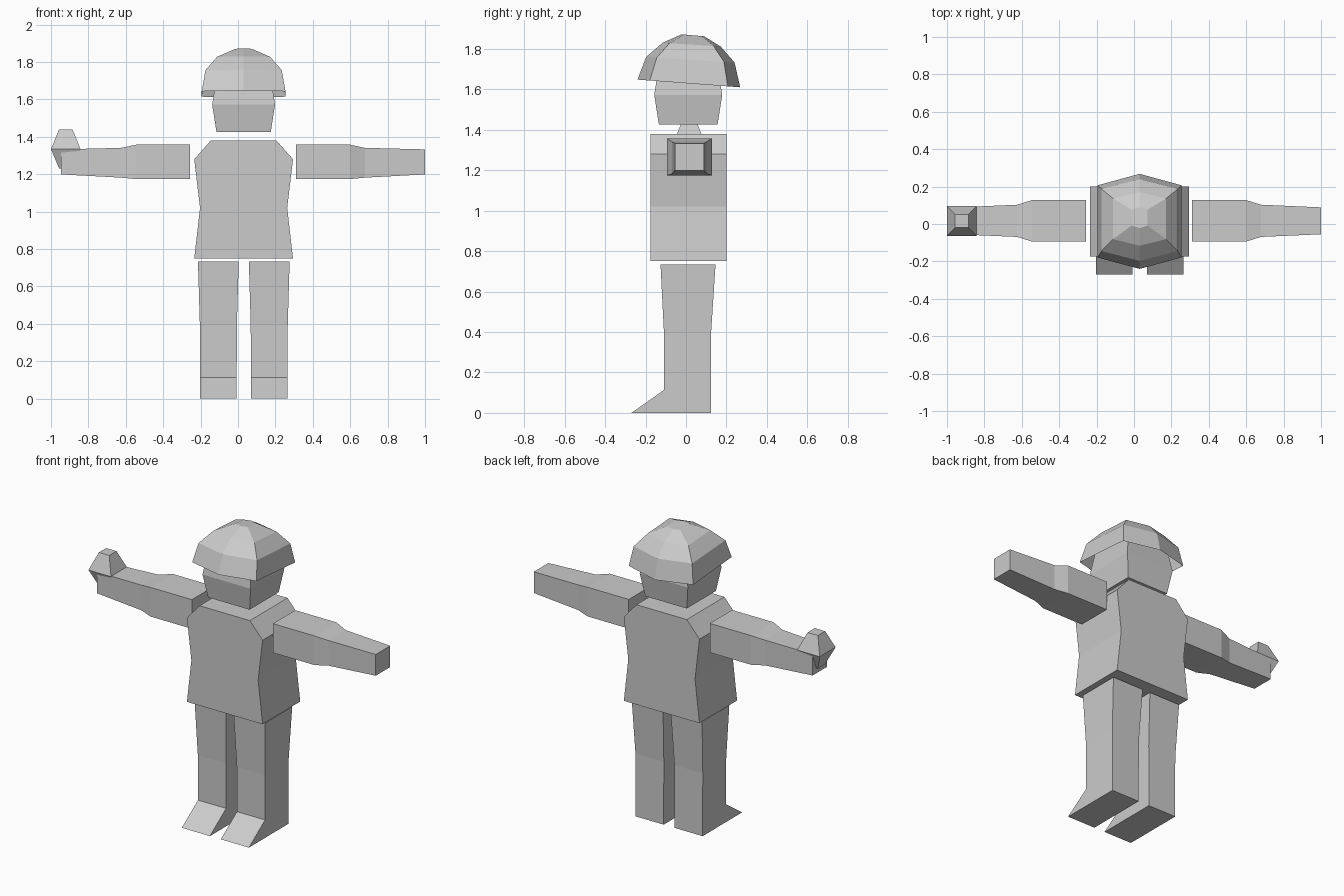
import bpy
import bmesh

cube = bpy.data.objects.get("Cube")
if cube:
    bpy.data.objects.remove(cube, do_unlink=True)

grey = bpy.data.materials.new("plain grey")
grey.use_nodes = True
COLOUR = (0.6, 0.6, 0.6, 1.0)
grey.diffuse_color = COLOUR
for node in grey.node_tree.nodes:
    if node.type == 'BSDF_PRINCIPLED':
        node.inputs["Base Color"].default_value = COLOUR

CX = 0.028  # centre line of the body


def loft(name, rings, cap_start=True, cap_end=True):
    """Join rings of points into a flat-shaded shell."""
    bm = bmesh.new()
    loops = [[bm.verts.new(p) for p in ring] for ring in rings]
    n = len(loops[0])
    for a, b in zip(loops, loops[1:]):
        for i in range(n):
            j = (i + 1) % n
            bm.faces.new((a[i], a[j], b[j], b[i]))
    if cap_start:
        bm.faces.new(loops[0][::-1])
    if cap_end:
        bm.faces.new(loops[-1])
    if cap_start and cap_end:
        bmesh.ops.recalc_face_normals(bm, faces=bm.faces)
    mesh = bpy.data.meshes.new(name)
    bm.to_mesh(mesh)
    bm.free()
    mesh.materials.append(grey)
    obj = bpy.data.objects.new(name, mesh)
    bpy.context.collection.objects.link(obj)
    return obj


def flat_ring(z, cx, hx, y0, y1):
    """Horizontal rectangle, counter-clockwise from above."""
    return [(cx - hx, y0, z), (cx + hx, y0, z), (cx + hx, y1, z), (cx - hx, y1, z)]


# Torso: flared hem, narrow waist, sloped shoulders
loft("torso", [flat_ring(z, 0.03, hx, -0.175, 0.2) for z, hx in
               [(0.75, 0.264), (1.02, 0.233), (1.28, 0.264), (1.38, 0.176)]])

# Head: block widest at mid height
loft("head", [flat_ring(z, 0.03, h, 0.011 - h, 0.011 + h) for z, h in
              [(1.425, 0.145), (1.572, 0.168), (1.72, 0.145)]])


# Helmet: open six-sided dome, tipped back
def helmet_ring(hx, front, back):
    (y0, z0), (y1, z1) = front, back

    def at(x, t):
        return (0.03 + x, y0 + t * (y1 - y0), z0 + t * (z1 - z0))
    a, b = 0.12, 0.88
    return [at(0, 0), at(hx, a), at(hx, b), at(0, 1), at(-hx, b), at(-hx, a)]


loft("helmet", [
    helmet_ring(0.224, (-0.240, 1.648), (0.268, 1.610)),
    helmet_ring(0.204, (-0.197, 1.760), (0.240, 1.733)),
    helmet_ring(0.142, (-0.116, 1.830), (0.171, 1.812)),
    helmet_ring(0.043, (-0.022, 1.872), (0.090, 1.862)),
], cap_start=False)

# Arms and legs, one for each side
ARM = [(0.283, 0.111, 1.174, 1.358), (0.572, 0.111, 1.174, 1.358),
       (0.652, 0.086, 1.182, 1.341), (0.973, 0.072, 1.199, 1.333)]
LEG = [(0.0, 0.098, -0.27, 0.124), (0.113, 0.098, -0.109, 0.124),
       (0.396, 0.099, -0.109, 0.124), (0.733, 0.109, -0.126, 0.146)]
for side, s in (("left", 1), ("right", -1)):
    loft(side + "_arm", [
        [(CX - 0.001 + s * d, 0.017 - h, z0), (CX - 0.001 + s * d, 0.017 + h, z0),
         (CX - 0.001 + s * d, 0.017 + h, z1), (CX - 0.001 + s * d, 0.017 - h, z1)]
        for d, h, z0, z1 in ARM])
    loft(side + "_leg", [flat_ring(z, 0.031 + s * 0.136, hx, y0, y1)
                         for z, hx, y0, y1 in LEG])

# Right hand: double-tapered block at the arm's end
loft("right_hand", [flat_ring(z, -0.921, h, 0.016 - h, 0.016 + h) for z, h in
                    [(1.232, 0.036), (1.334, 0.079), (1.44, 0.036)]])
